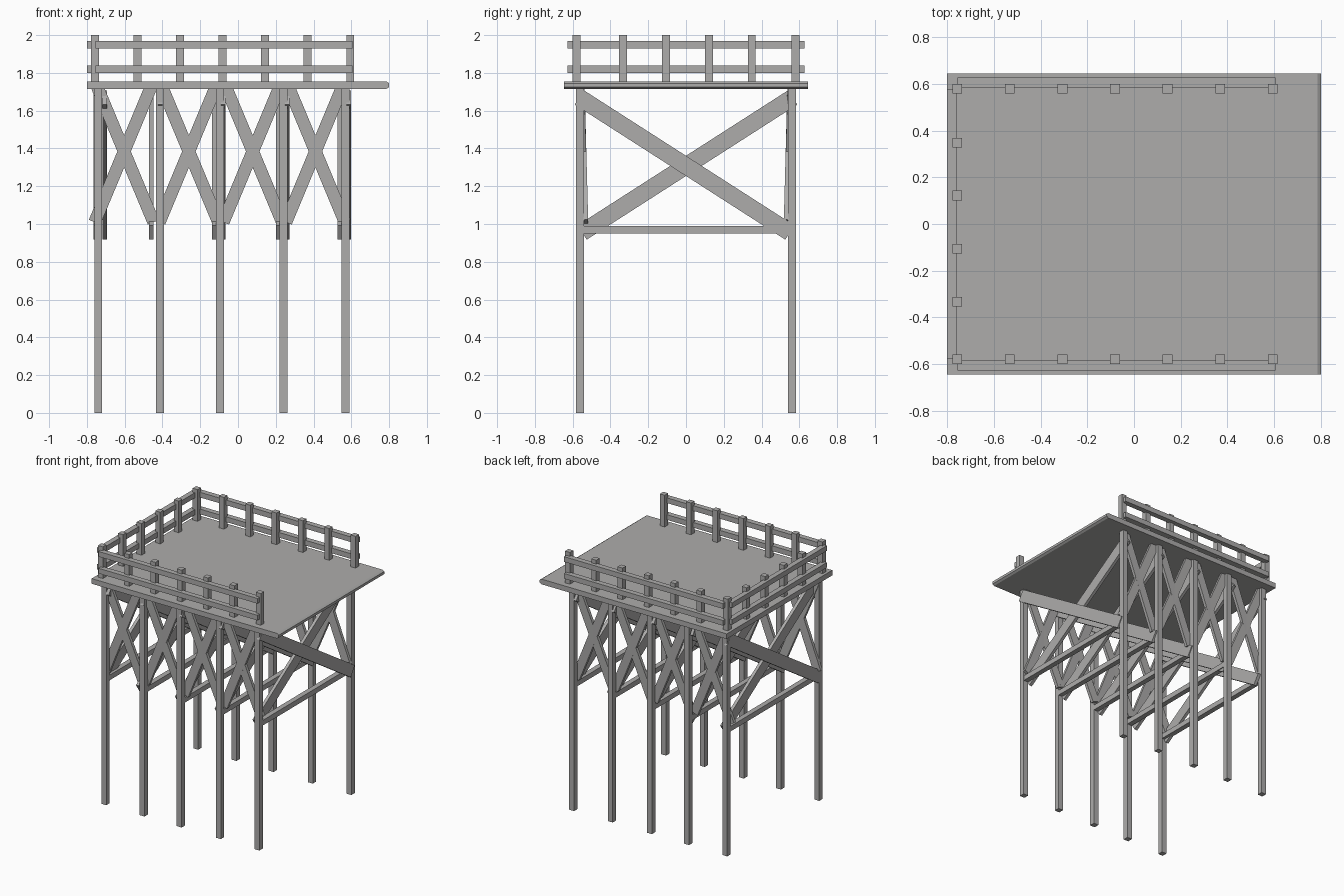
import bpy, bmesh
from mathutils import Vector, Matrix

if "Cube" in bpy.data.objects:
    bpy.data.objects.remove(bpy.data.objects["Cube"])

# Weathered grey wood
wood = bpy.data.materials.new("grey_wood")
wood.diffuse_color = (0.42, 0.415, 0.41, 1)
wood.use_nodes = True
wood.node_tree.nodes["Principled BSDF"].inputs["Base Color"].default_value = wood.diffuse_color


def finish(name, bm):
    bmesh.ops.recalc_face_normals(bm, faces=bm.faces)
    me = bpy.data.meshes.new(name)
    bm.to_mesh(me)
    bm.free()
    me.materials.append(wood)
    ob = bpy.data.objects.new(name, me)
    bpy.context.collection.objects.link(ob)
    return ob


def box(name, x0, x1, y0, y1, z0, z1):
    bm = bmesh.new()
    m = Matrix.Translation(((x0 + x1) / 2, (y0 + y1) / 2, (z0 + z1) / 2)) \
        @ Matrix.Diagonal((x1 - x0, y1 - y0, z1 - z0, 1))
    bmesh.ops.create_cube(bm, size=1, matrix=m)
    return finish(name, bm)


def plank(name, a, b, width, thick, normal):
    """Board from a to b; thickness runs along the given normal."""
    a, b = Vector(a), Vector(b)
    d = (b - a).normalized()
    side = d.cross(Vector(normal)).normalized()
    n = side.cross(d)
    rot = Matrix((d, side, n)).transposed().to_4x4()
    bm = bmesh.new()
    m = Matrix.Translation((a + b) / 2) @ rot \
        @ Matrix.Diagonal(((b - a).length, width, thick, 1))
    bmesh.ops.create_cube(bm, size=1, matrix=m)
    return finish(name, bm)


# Deck slab with a chamfered right edge
profile = [(-0.8, 1.715), (0.785, 1.715), (0.8, 1.725),
           (0.8, 1.745), (0.785, 1.755), (-0.8, 1.755)]
bm = bmesh.new()
face = bm.faces.new([bm.verts.new((x, -0.645, z)) for x, z in profile])
ext = bmesh.ops.extrude_face_region(bm, geom=[face])
bmesh.ops.translate(bm, vec=(0, 1.29, 0),
                    verts=[v for v in ext["geom"] if isinstance(v, bmesh.types.BMVert)])
finish("deck", bm)

# Leg rows, each with a tie beam and a crossed pair of planks
# (leg centre, centre of the crossed pair)
rows = [(-0.74, -0.73), (-0.413, -0.435), (-0.095, -0.102), (0.24, 0.238), (0.57, 0.562)]
for x, c in rows:
    for s in (-1, 1):
        y = s * 0.562
        box("leg", x - 0.021, x + 0.021, y - 0.021, y + 0.021, 0, 1.72)
    box("tie_beam", x - 0.02, x + 0.02, -0.555, 0.555, 0.95, 0.99)
    for s in (-1, 1):
        plank("cross_brace", (c + s * 0.0235, -s * 0.565, 1.67),
              (c + s * 0.0235, s * 0.55, 0.955), 0.09, 0.024, (1, 0, 0))

# Crossed braces along both long sides, leaning slightly inwards
for cx in (-0.603, -0.26, 0.078, 0.41):
    for side in (-1, 1):
        for s in (-1, 1):
            plank("side_brace", (cx + s * 0.142, side * 0.549, 1.725),
                  (cx - s * 0.156, side * 0.53, 1.01), 0.066, 0.024, (0, 1, 0))


# Railing posts
def post(x, y):
    box("rail_post", x - 0.021, x + 0.021, y - 0.021, y + 0.021, 1.75, 2.0)


for i in range(7):
    for s in (-1, 1):
        post(-0.757 + i * 0.2252, s * 0.579)
for y in (-0.333, -0.106, 0.122, 0.348):
    post(-0.757, y)

# Two rails outside the posts on three sides
for z in (1.80, 1.93):
    box("back_rail", -0.755, 0.605, 0.585, 0.627, z, z + 0.04)
    box("front_rail", -0.755, 0.605, -0.627, -0.585, z, z + 0.04)
    box("left_rail", -0.80, -0.76, -0.578, 0.578, z, z + 0.04)
